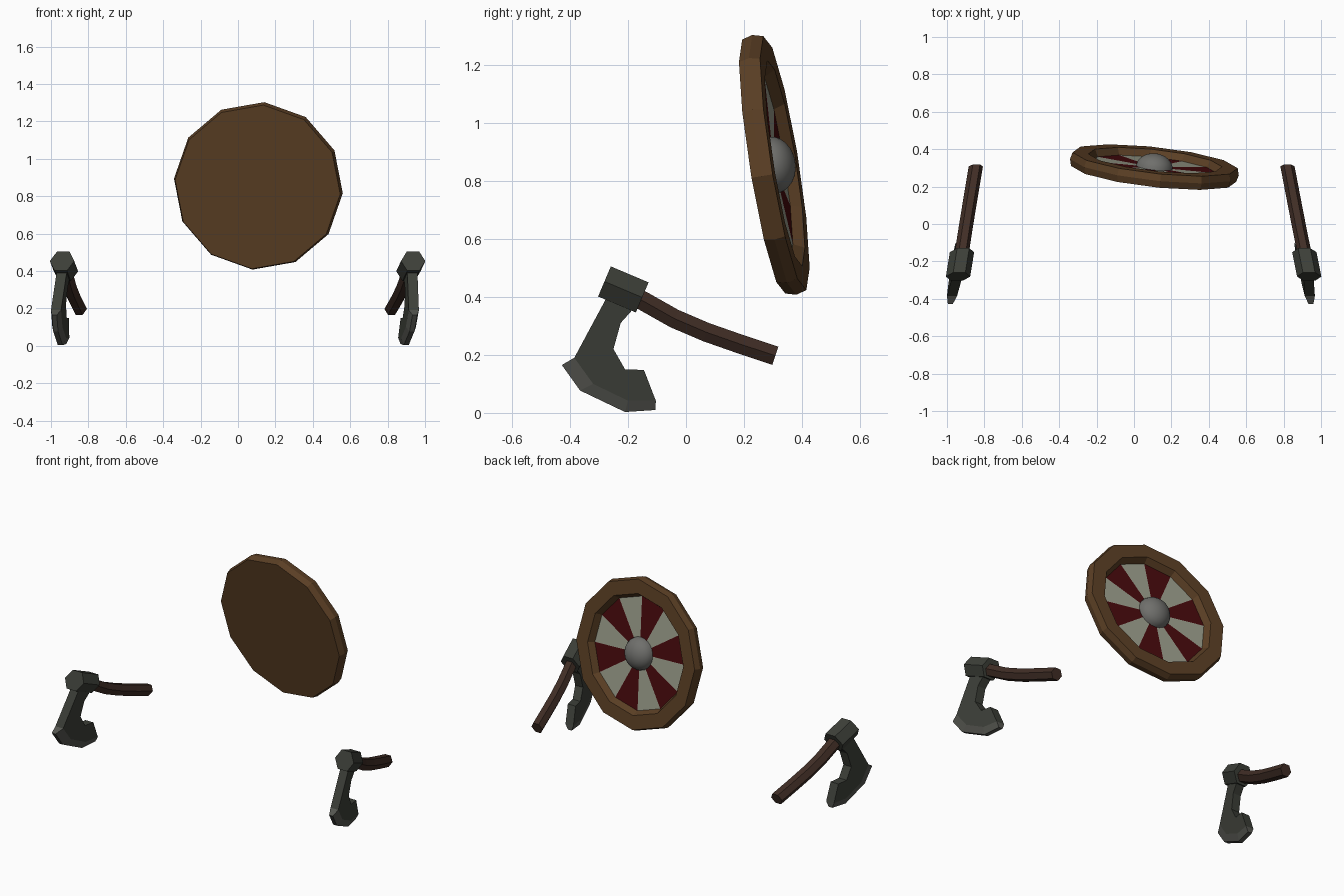
import bpy, bmesh, math
from mathutils import Matrix, Vector

if "Cube" in bpy.data.objects:
    bpy.data.objects.remove(bpy.data.objects["Cube"])


def material(name, rgb):
    m = bpy.data.materials.new(name)
    m.diffuse_color = (*rgb, 1)
    m.use_nodes = True
    m.node_tree.nodes["Principled BSDF"].inputs["Base Color"].default_value = m.diffuse_color
    return m


BROWN = material("rim brown", (0.105, 0.05, 0.018))
RED = material("dark red", (0.065, 0.003, 0.004))
CREAM = material("pale cream", (0.34, 0.35, 0.27))
BOSS = material("boss grey", (0.16, 0.16, 0.15))
IRON = material("dark iron", (0.046, 0.05, 0.04))
EDGE = material("edge steel", (0.09, 0.092, 0.08))
WOOD = material("handle wood", (0.052, 0.027, 0.019))


def make(name, verts, faces, mats, rule=None, matrix=None):
    me = bpy.data.meshes.new(name)
    me.from_pydata(verts, [], faces)
    for m in mats:
        me.materials.append(m)
    if rule:
        for p in me.polygons:
            p.material_index = rule(p.index)
    bm = bmesh.new()
    bm.from_mesh(me)
    bmesh.ops.recalc_face_normals(bm, faces=bm.faces)
    bm.to_mesh(me)
    bm.free()
    ob = bpy.data.objects.new(name, me)
    if matrix:
        ob.matrix_world = matrix
    bpy.context.collection.objects.link(ob)
    return ob


def bridge(rings, n):
    """Quads between consecutive rings of n vertices."""
    return [(r * n + k, r * n + (k + 1) % n, (r + 1) * n + (k + 1) % n, (r + 1) * n + k)
            for r in range(rings - 1) for k in range(n)]


# Shield frame: local z is the painted side, local y is up
N = Vector((0.11, 1, 0.162)).normalized()
U = Vector((-1, 0.11, 0)).normalized()
V = N.cross(U)
frame = Matrix((U, V, N)).transposed().to_4x4()
frame.translation = (0.105, 0.268, 0.849)
SIDES = 12


def circle(r, h):
    return [(r * math.cos(a), r * math.sin(a), h)
            for a in (math.radians(95 + 30 * k) for k in range(SIDES))]


# Shield rim with closed back
profile = [(0.445, 0), (0.455, 0.037), (0.445, 0.074), (0.36, 0.074), (0.338, 0.036)]
verts = [v for r, h in profile for v in circle(r, h)]
make("shield_rim", verts, bridge(len(profile), SIDES) + [tuple(range(SIDES))],
     [BROWN], matrix=frame)

# Painted panel: alternating wedges
panel = make("shield_panel", circle(0.338, 0.036) + [(0, 0, 0.036)],
             [(k, (k + 1) % SIDES, SIDES) for k in range(SIDES)],
             [CREAM, RED], lambda i: i % 2, frame)

# Domed boss
bpy.ops.mesh.primitive_uv_sphere_add(segments=24, ring_count=12, radius=1)
boss = bpy.context.object
boss.name = "shield_boss"
boss.matrix_world = frame @ Matrix.Translation((0, 0, 0.034)) @ Matrix.Diagonal((0.098, 0.098, 0.076, 1))
bm = bmesh.new()
bm.from_mesh(boss.data)
bmesh.ops.delete(bm, geom=[v for v in bm.verts if v.co.z < -0.01], context='VERTS')
bm.to_mesh(boss.data)
bm.free()
boss.data.materials.append(BOSS)
bpy.ops.object.shade_smooth()


def hex_tube(name, path, r, mat, place):
    """Six-sided tube along a (y, z) path."""
    verts = []
    for i, p in enumerate(path):
        a, b = path[max(i - 1, 0)], path[min(i + 1, len(path) - 1)]
        d = Vector((b[0] - a[0], b[1] - a[1])).normalized()
        for k in range(6):
            c, s = r * math.cos(k * math.pi / 3), r * math.sin(k * math.pi / 3)
            verts.append(place(c, p[0] - d.y * s, p[1] + d.x * s))
    n = len(verts)
    make(name, verts, bridge(len(path), 6) + [tuple(range(6)), tuple(range(n - 6, n))], [mat])


# Blade outline in (y, z): body, whose points 1-4 carry the cutting edge
BODY = [(-0.272, 0.40), (-0.385, 0.19), (-0.32, 0.10), (-0.20, 0.042), (-0.104, 0.042),
        (-0.145, 0.148), (-0.21, 0.15), (-0.25, 0.22), (-0.225, 0.31), (-0.18, 0.36)]
CUT = [(-0.428, 0.165), (-0.365, 0.077), (-0.21, 0.003), (-0.105, 0.01)]


def blade(name, place):
    n = len(BODY)
    m = n + len(CUT)
    verts = [place(s * t, y, z) for s in (1, -1)
             for pts, t in ((BODY, 0.027), (CUT, 0.013)) for y, z in pts]
    faces = [tuple(range(n)), tuple(range(m, m + n))]
    faces += [(i, (i + 1) % n, m + (i + 1) % n, m + i) for i in [0] + list(range(4, n))]
    plain = len(faces)
    for i in range(3):
        for o in (0, m):
            faces.append((o + 1 + i, o + 2 + i, o + n + 1 + i, o + n + i))
        faces.append((n + i, n + i + 1, m + n + i + 1, m + n + i))
    faces += [(1, n, m + n, m + 1), (4, n + 3, m + n + 3, m + 4)]
    make(name, verts, faces, [IRON, EDGE], lambda i: int(i >= plain))


HANDLE = [(-0.19, 0.405), (-0.15, 0.387), (-0.04, 0.325), (0.07, 0.278), (0.19, 0.236), (0.308, 0.197)]
HEAD = [(-0.281, 0.453), (-0.151, 0.398)]

# Two axes, each lying in its own slanted plane x = c + a*y + b*z
for side, c, a, b in (("right", 0.863, -0.173, 0.055), ("left", -0.912, 0.183, 0.05)):
    def place(t, y, z):
        return (c + a * y + b * z + t, y, z)
    hex_tube(side + "_axe_handle", HANDLE, 0.038, WOOD, place)
    hex_tube(side + "_axe_head", HEAD, 0.065, IRON, place)
    blade(side + "_axe_blade", place)
